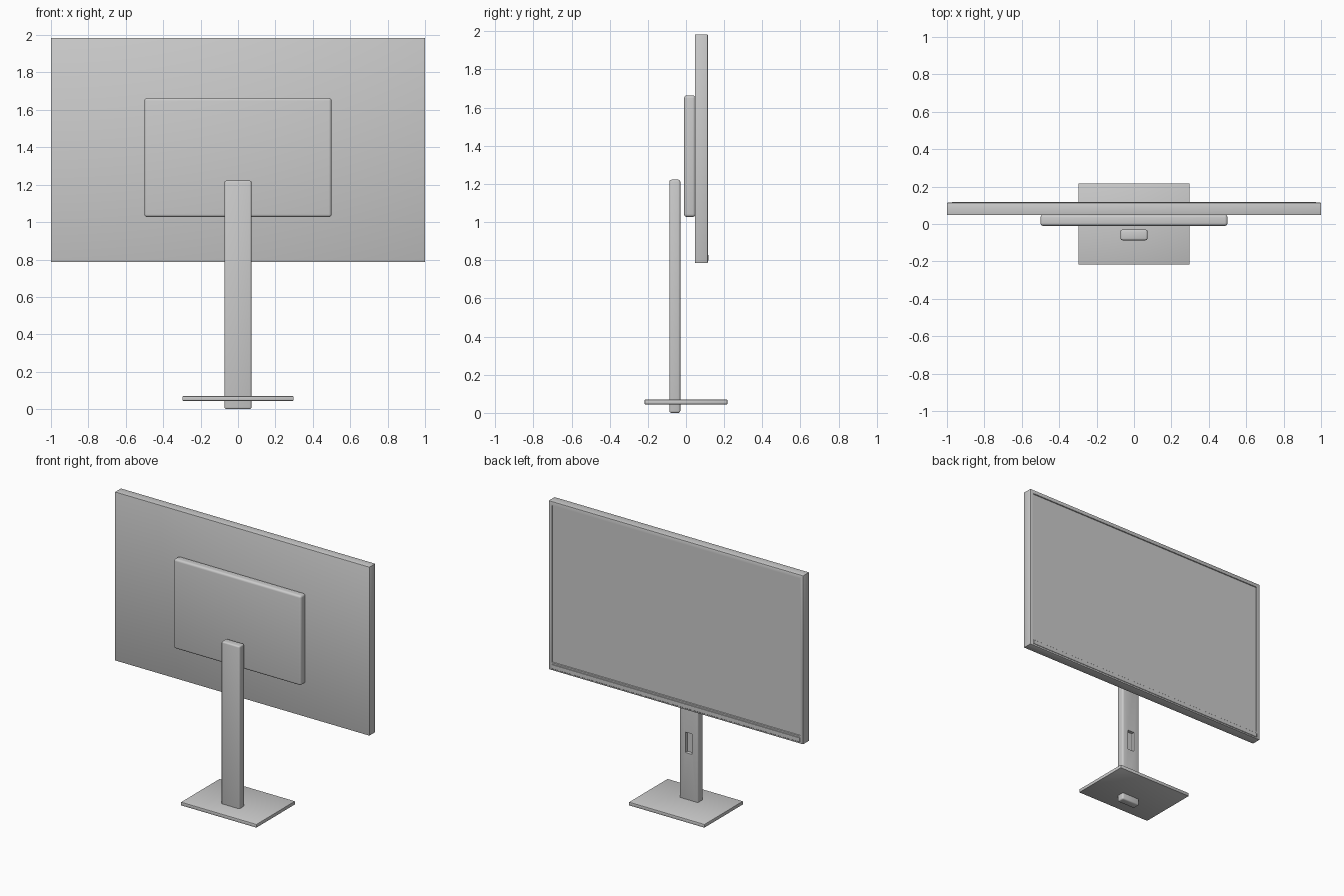
import bpy
import bmesh
import math
from mathutils import Vector

cube = bpy.data.objects.get("Cube")
if cube:
    bpy.data.objects.remove(cube, do_unlink=True)

grey = bpy.data.materials.new("light grey")
grey.use_nodes = True
grey.diffuse_color = (0.6, 0.6, 0.6, 1)
grey.node_tree.nodes["Principled BSDF"].inputs["Base Color"].default_value = (0.6, 0.6, 0.6, 1)


def box(name, low, high, bevel, segments=3, recess=None):
    """Bevelled box; recess = (x half width, z low, z high, depth) cut in its +y side."""
    low, high = Vector(low), Vector(high)
    bm = bmesh.new()
    bmesh.ops.create_cube(bm, size=1)
    for v in bm.verts:
        v.co = (low + high) / 2 + v.co * (high - low)
    bmesh.ops.bevel(bm, geom=bm.edges[:], offset=bevel, segments=segments,
                    profile=0.5, affect='EDGES')
    if recess:
        half, bottom, top, depth = recess
        bm.faces.ensure_lookup_table()
        face = max(bm.faces, key=lambda f: f.calc_center_median().y)
        bmesh.ops.inset_individual(bm, faces=[face], thickness=0.005)
        mid = (low.z + high.z) / 2
        for v in face.verts:
            v.co.x = math.copysign(half, v.co.x)
            v.co.z = top if v.co.z > mid else bottom
        # Short wall leading down to the recessed pane
        bmesh.ops.inset_individual(bm, faces=[face], thickness=0.003, depth=-depth)
    mesh = bpy.data.meshes.new(name)
    bm.to_mesh(mesh)
    bm.free()
    mesh.materials.append(grey)
    obj = bpy.data.objects.new(name, mesh)
    bpy.context.collection.objects.link(obj)
    bpy.ops.object.select_all(action='DESELECT')
    obj.select_set(True)
    bpy.context.view_layer.objects.active = obj
    bpy.ops.object.shade_smooth_by_angle(angle=math.radians(35))
    return obj


# Display housing with its recessed screen, and the raised chin strip below it
box("display", (-1, 0.047, 0.786), (1, 0.114, 1.984), 0.003, 2,
    recess=(0.975, 0.84, 1.957, 0.006))
box("chin_strip", (-0.975, 0.108, 0.797), (0.975, 0.117, 0.829), 0.002, 1)

# Rounded housing on the rear of the display
box("rear_housing", (-0.5, -0.01, 1.027), (0.5, 0.05, 1.664), 0.015, 4)

# Stand column with a cable slot, passing through the base plate
box("stand_column", (-0.072, -0.087, 0), (0.072, -0.03, 1.222), 0.01, 3,
    recess=(0.026, 0.4, 0.545, 0.02))
box("base_plate", (-0.297, -0.217, 0.045), (0.297, 0.217, 0.07), 0.004, 2)
